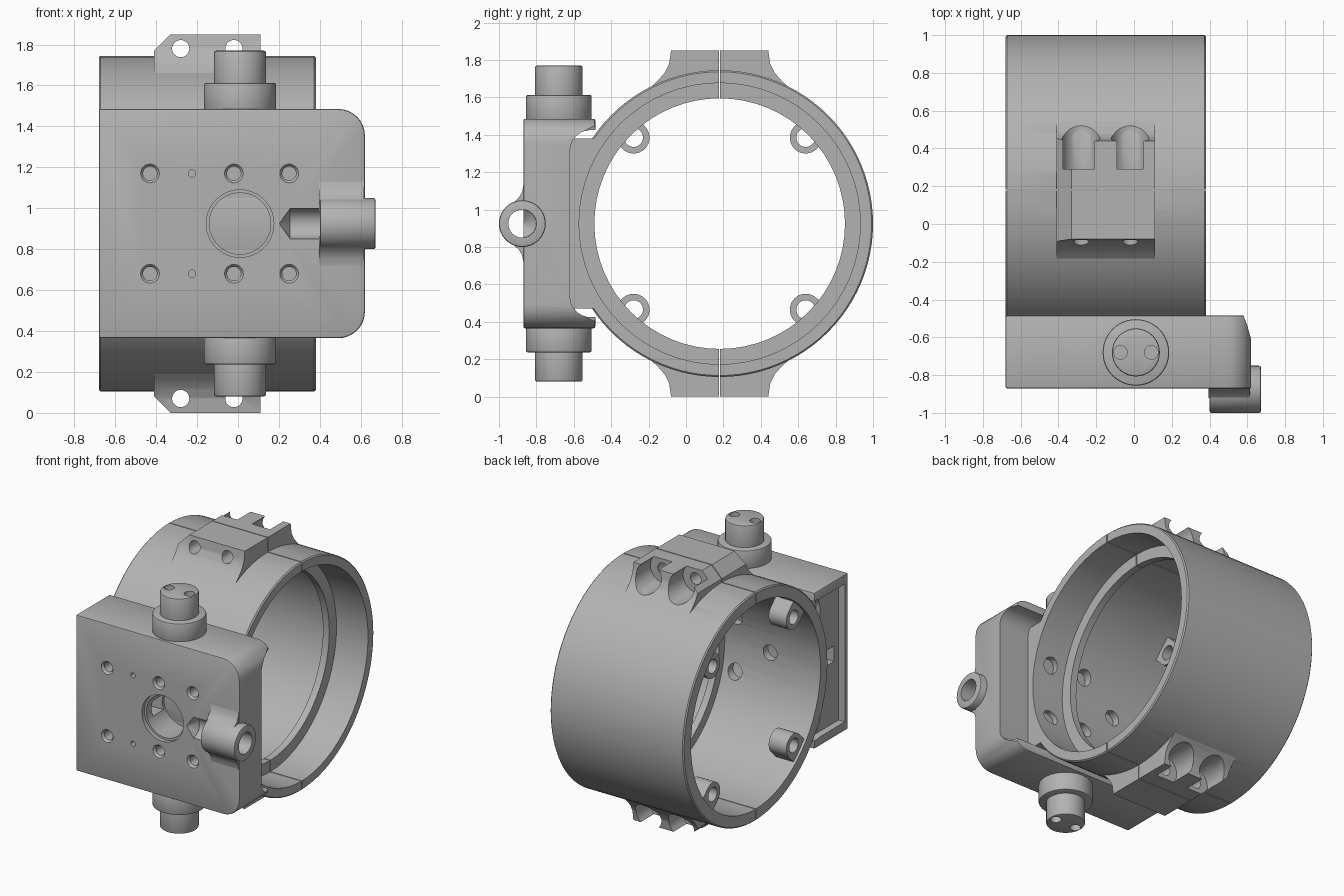
import bpy, bmesh, math
from mathutils import Matrix, Vector

if "Cube" in bpy.data.objects:
    bpy.data.objects.remove(bpy.data.objects["Cube"], do_unlink=True)

grey = bpy.data.materials.new("machined grey")
grey.use_nodes = True
grey.diffuse_color = (0.45, 0.45, 0.45, 1)
grey.node_tree.nodes["Principled BSDF"].inputs["Base Color"].default_value = (0.45, 0.45, 0.45, 1)

CY, CZ = 0.18, 0.925      # ring centre
PY = -0.68                # pivot pin depth
X, Y, Z = Vector((1, 0, 0)), Vector((0, 1, 0)), Vector((0, 0, 1))


def make(name, bm):
    bmesh.ops.recalc_face_normals(bm, faces=bm.faces)
    me = bpy.data.meshes.new(name)
    bm.to_mesh(me)
    bm.free()
    me.materials.append(grey)
    ob = bpy.data.objects.new(name, me)
    bpy.context.collection.objects.link(ob)
    return ob


def rod(name, axis, centre, r, a, b, r2=None, n=32):
    """Cylinder or cone along an axis, from coordinate a to b."""
    bm = bmesh.new()
    rot = Z.rotation_difference(axis).to_matrix().to_4x4()
    mid = Vector(centre) + axis * ((a + b) / 2)
    bmesh.ops.create_cone(bm, cap_ends=True, segments=n, radius1=r,
                          radius2=r if r2 is None else r2, depth=b - a,
                          matrix=Matrix.Translation(mid) @ rot)
    return make(name, bm)


def box(name, lo, hi):
    lo, hi = Vector(lo), Vector(hi)
    bm = bmesh.new()
    bmesh.ops.create_cube(bm, size=1, matrix=Matrix.Translation((lo + hi) / 2)
                          @ Matrix.Diagonal((*(hi - lo), 1)))
    return make(name, bm)


def prism(name, pts, to3d, direction):
    """Extrude a flat outline."""
    bm = bmesh.new()
    face = bm.faces.new([bm.verts.new(to3d(*p)) for p in pts])
    new = bmesh.ops.extrude_face_region(bm, geom=[face])["geom"]
    bmesh.ops.translate(bm, vec=direction, verts=[v for v in new if isinstance(v, bmesh.types.BMVert)])
    return make(name, bm)


def arc(cx, cy, r, start, end, n=8):
    return [(cx + r * math.cos(math.radians(start + (end - start) * i / n)),
             cy + r * math.sin(math.radians(start + (end - start) * i / n))) for i in range(n + 1)]


def bake(ob):
    dg = bpy.context.evaluated_depsgraph_get()
    me = bpy.data.meshes.new_from_object(ob.evaluated_get(dg))
    ob.modifiers.clear()
    ob.data = me


def bevel(ob, width, segments=2):
    m = ob.modifiers.new("bevel", "BEVEL")
    m.width, m.segments = width, segments
    m.limit_method, m.angle_limit = "ANGLE", math.radians(40)
    bake(ob)


def cut(ob, cutters):
    for c in cutters:
        m = ob.modifiers.new("cut", "BOOLEAN")
        m.operation, m.solver, m.object = "DIFFERENCE", "EXACT", c
        bake(ob)
    for c in cutters:
        bpy.data.objects.remove(c, do_unlink=True)


def split_slot():
    return box("slot", (-1, CY - 0.003, -1), (1, CY + 0.003, 3))


def lug_drills(side):
    """Bolt holes and rear spot faces through one pair of lugs."""
    z = CZ + side * 0.855
    out = []
    for x in (-0.28, -0.02):
        out.append(rod("bolt", Y, (x, 0, z), 0.042, -0.4, 0.5))
        out.append(rod("spot", Y, (x, 0, z), 0.1, 0.29, 0.8))
    return out


# Clamp ring with stepped bore
ring = rod("clamp_ring", X, (0, CY, CZ), 0.82, -0.68, 0.38, n=96)
bevel(ring, 0.008, 1)
wall_holes = [rod("hole", Y, (x, 0, z), 0.055, -0.7, -0.2)
              for x, z in ((0.25, 1.12), (0.25, 0.73), (-0.02, 1.12), (-0.02, 0.73), (-0.28, CZ))]
cut(ring, [rod("bore", X, (0, CY, CZ), r, a, b, n=64)
           for r, a, b in ((0.67, -1, 1), (0.735, -1, 0.08), (0.752, 0.13, 1))]
    + lug_drills(1) + lug_drills(-1) + wall_holes + [split_slot()])

# Foot that seats the ring in the plate channel
foot = box("ring_foot", (-0.6, -0.63, 0.47), (0.38, -0.45, 1.38))
cut(foot, [rod("bore", X, (0, CY, CZ), 0.79, -1, 1, n=64)])

# Clamping lugs above and below
half = [(-0.26, 1.58), (-0.2, 1.645), (-0.155, 1.685), (-0.115, 1.73), (-0.09, 1.78), (-0.08, 1.85)]
outline = half + [(2 * CY - y, z) for y, z in reversed(half)]
for side, label in ((1, "upper"), (-1, "lower")):
    lug = prism(label + "_lug", [(y, CZ + side * (z - CZ)) for y, z in outline],
                lambda y, z: (-0.41, y, z), X * 0.52)
    corner = prism("corner", [(-0.44, 0.81), (-0.41, 0.845), (-0.33, 0.925), (-0.33, 1.0), (-0.44, 1.0)],
                   lambda x, z: (x, -1, CZ + side * z), Y * 2)
    cut(lug, [corner, rod("bore", X, (0, CY, CZ), 0.78, -1, 1, n=64), split_slot()]
        + lug_drills(side))

# Screw bosses inside the far end of the bore
for sy in (-1, 1):
    for sz in (-1, 1):
        where = "front" if sy < 0 else "back"
        level = "upper" if sz > 0 else "lower"
        c = Vector((0, CY + sy * 0.46, CZ + sz * 0.46))
        ang = math.degrees(math.atan2(sz, sy))
        tip = arc(0, 0, 0.085, ang + 90, ang + 270, 16)
        d = 0.1 / math.sqrt(2)
        pts = tip + [(tip[-1][0] + sy * d, tip[-1][1] + sz * d), (tip[0][0] + sy * d, tip[0][1] + sz * d)]
        boss = prism(f"{where}_{level}_boss", pts,
                     lambda y, z: (-0.66, c.y + y, c.z + z), X * 0.14)
        cut(boss, [rod("hole", X, c, 0.05, -1, 0)])

# Mounting plate: rounded on one end, channelled at the back
pts = [(-0.68, 0.365), *arc(0.49, 0.495, 0.13, -90, 0), *arc(0.49, 1.355, 0.13, 0, 90), (-0.68, 1.485)]
plate = prism("mounting_plate", pts, lambda x, z: (x, -0.87, z), Y * 0.385)
bevel(plate, 0.01)
channel = prism("channel", [(-0.3, 0.425), *reversed(arc(-0.51, 0.535, 0.11, 180, 270)),
                            *reversed(arc(-0.51, 1.315, 0.11, 90, 180)), (-0.3, 1.425)],
                lambda y, z: (-1, y, z), X * 2)
wedge = prism("wedge", [(0.58, -0.4), (0.58, -0.485), (0.63, -0.62), (0.8, -0.62), (0.8, -0.4)],
              lambda x, y: (x, y, 0), Z * 2)
cuts = [channel, wedge,
        box("end_pocket", (-0.8, -0.83, 0.43), (-0.63, -0.4, 1.42)),
        box("end_slot", (-0.8, -0.78, 0.87), (-0.05, -0.66, 0.98)),
        rod("window", Y, (0.01, 0, CZ), 0.15, -1, -0.3, n=48),
        rod("window_rim", Y, (0.01, 0, CZ), 0.165, -1, -0.84, n=48),
        rod("drill", X, (0, -0.875, CZ), 0.075, 0.255, 1),
        rod("drill_tip", X, (0, -0.875, CZ), 0, 0.2, 0.256, r2=0.075)]
for z in (0.68, 1.17):
    for x in (-0.43, -0.02, 0.25):
        cuts.append(rod("tap", Y, (x, 0, z), 0.034, -1, -0.72, n=24))
        cuts.append(rod("countersink", Y, (x, 0, z), 0.054, -0.88, -0.855, r2=0.034, n=24))
    cuts.append(rod("dowel", Y, (-0.225, 0, z), 0.018, -1, -0.75, n=16))
cut(plate, cuts)

# Side nozzle with its saddle
nozzle = rod("side_nozzle", X, (0, -0.875, CZ), 0.125, 0.4, 0.672, n=40)
bevel(nozzle, 0.01)
flank = [(-0.82, 0.22), (-0.868, 0.215), (-0.876, 0.17), (-0.893, 0.14), (-0.92, 0.115)]
saddle = prism("nozzle_saddle", [(y, CZ + h) for y, h in flank] + [(y, CZ - h) for y, h in reversed(flank)],
               lambda y, z: (0.395, y, z), X * 0.22)
for part in (nozzle, saddle):
    cut(part, [rod("drill", X, (0, -0.875, CZ), 0.075, 0.2, 1)])

# Pivot pins and collars above and below the plate
for side, label in ((1, "upper"), (-1, "lower")):
    def span(a, b):
        return sorted((CZ + side * a, CZ + side * b))
    collar = rod(label + "_collar", Z, (0.01, PY, 0), 0.176, *span(0.54, 0.688), n=48)
    bevel(collar, 0.01)
    pin = rod(label + "_pin", Z, (0.01, PY, 0), 0.127, *span(0.6, 0.845), n=40)
    bevel(pin, 0.01)
    cut(pin, [rod("spanner", Z, (0.01 + s * 0.082, PY, 0), 0.036, *span(0.77, 0.9), n=24)
              for s in (-1, 1)])

# Smooth curved faces, keep edges crisp
for ob in bpy.context.collection.objects:
    if ob.type == "MESH" and ob.data.materials and ob.data.materials[0] == grey:
        bpy.ops.object.select_all(action="DESELECT")
        ob.select_set(True)
        bpy.context.view_layer.objects.active = ob
        bpy.ops.object.shade_smooth_by_angle(angle=math.radians(30))
